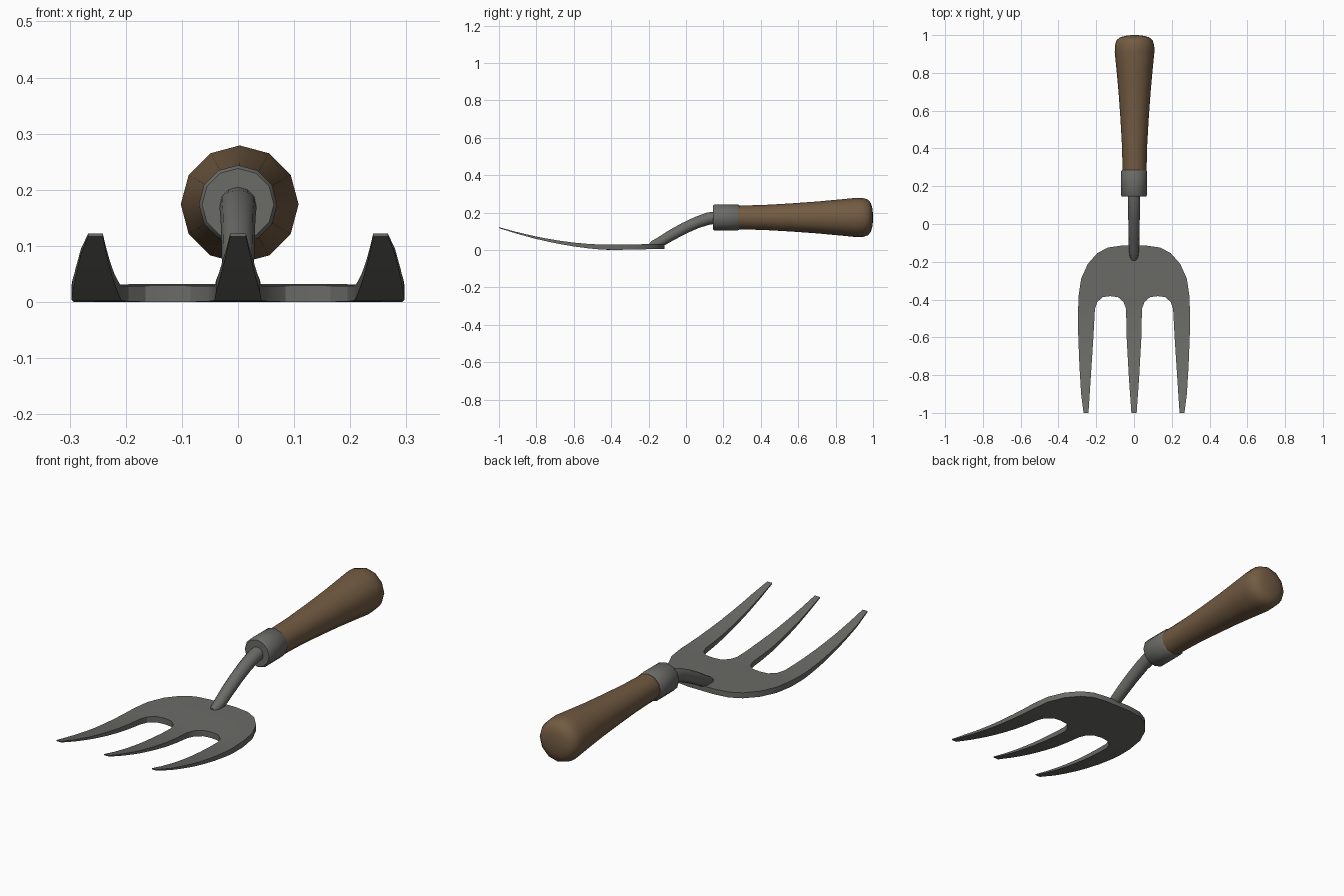
import bpy, bmesh, math
from mathutils import Vector

if "Cube" in bpy.data.objects:
    bpy.data.objects.remove(bpy.data.objects["Cube"])


def material(name, rgb):
    m = bpy.data.materials.new(name)
    m.diffuse_color = (*rgb, 1)
    m.use_nodes = True
    m.node_tree.nodes["Principled BSDF"].inputs["Base Color"].default_value = m.diffuse_color
    return m


steel = material("grey_steel", (0.145, 0.145, 0.135))
wood = material("brown_wood", (0.17, 0.105, 0.055))


def finish(bm, name, mat, angle):
    bmesh.ops.recalc_face_normals(bm, faces=bm.faces)
    me = bpy.data.meshes.new(name)
    bm.to_mesh(me)
    bm.free()
    ob = bpy.data.objects.new(name, me)
    bpy.context.collection.objects.link(ob)
    me.materials.append(mat)
    bpy.ops.object.select_all(action='DESELECT')
    ob.select_set(True)
    bpy.context.view_layer.objects.active = ob
    bpy.ops.object.shade_smooth_by_angle(angle=math.radians(angle))
    return ob


def tube(name, stations, sides, mat, x=0.0, angle=40):
    """Capped round tube through stations (y, z, radius), square to its path."""
    bm = bmesh.new()
    rings = []
    for i, (y, z, r) in enumerate(stations):
        a, b = stations[max(i - 1, 0)], stations[min(i + 1, len(stations) - 1)]
        t = Vector((0, b[0] - a[0], b[1] - a[1])).normalized()
        up = Vector((0, -t.z, t.y))
        ring = []
        for k in range(sides):
            w = 2 * math.pi * k / sides
            ring.append(bm.verts.new(Vector((x, y, z)) + up * (r * math.cos(w))
                                     + Vector((r * math.sin(w), 0, 0))))
        rings.append(ring)
    for p, q in zip(rings, rings[1:]):
        for k in range(sides):
            n = (k + 1) % sides
            bm.faces.new((p[k], p[n], q[n], q[k]))
    bm.faces.new(rings[0])
    bm.faces.new(rings[-1])
    return finish(bm, name, mat, angle)


# Fork head: half outline mirrored, sliced along y, thickened and curved upward
half = [(0.07, -0.115), (0.14, -0.125), (0.195, -0.155), (0.245, -0.212), (0.28, -0.29),
        (0.293, -0.38), (0.297, -0.48), (0.295, -0.6), (0.289, -0.75), (0.28, -0.9),
        (0.267, -1.0), (0.241, -1.0), (0.228, -0.8), (0.215, -0.6), (0.207, -0.45),
        (0.195, -0.413), (0.165, -0.387), (0.125, -0.382), (0.085, -0.387),
        (0.055, -0.413), (0.042, -0.45), (0.039, -0.6), (0.028, -0.8), (0.014, -1.0)]
outline = half + [(-x, y) for x, y in reversed(half)]
bm = bmesh.new()
bm.faces.new([bm.verts.new((x, y, 0)) for x, y in outline])
bmesh.ops.triangulate(bm, faces=bm.faces[:])
for cut in (-0.38, -0.45, -0.52, -0.6, -0.68, -0.75, -0.83, -0.91):
    bmesh.ops.bisect_plane(bm, geom=bm.verts[:] + bm.edges[:] + bm.faces[:], dist=1e-5,
                           plane_co=(0, cut, 0), plane_no=(0, 1, 0))
bmesh.ops.remove_doubles(bm, verts=bm.verts, dist=1e-5)
ext = bmesh.ops.extrude_face_region(bm, geom=bm.faces[:])
top = {g for g in ext["geom"] if isinstance(g, bmesh.types.BMVert)}
for v in bm.verts:
    t = max(0.0, (-0.38 - v.co.y) / 0.62)
    back = max(0.0, (v.co.y + 0.4) / 0.28)
    v.co.z = 0.117 * t ** 1.75 + 0.006 * back
    if v in top:
        v.co.z += 0.029 - 0.024 * t - 0.003 * back
finish(bm, "fork_head", steel, 30)

# Bent neck running from the fork head into the ferrule
tube("neck", [(-0.193, 0.026, 0.012), (-0.178, 0.028, 0.021), (-0.14, 0.042, 0.027),
              (-0.08, 0.078, 0.029), (-0.01, 0.116, 0.030), (0.06, 0.148, 0.031),
              (0.12, 0.168, 0.033), (0.17, 0.175, 0.033)], 12, steel)

# Metal ferrule
C = 0.174
tube("ferrule", [(0.145, C, 0.064), (0.153, C, 0.070), (0.277, C, 0.070),
                 (0.285, C, 0.064)], 12, steel)

# Flared wooden handle with a rounded end
tube("handle", [(0.27, C, 0.063), (0.42, C, 0.067), (0.56, C, 0.075), (0.70, C, 0.085),
                (0.82, C, 0.096), (0.91, C, 0.105), (0.945, C, 0.104), (0.972, C, 0.096),
                (0.988, C, 0.078), (0.996, C, 0.050), (1.0, C, 0.018)],
     12, wood, x=0.003, angle=50)
